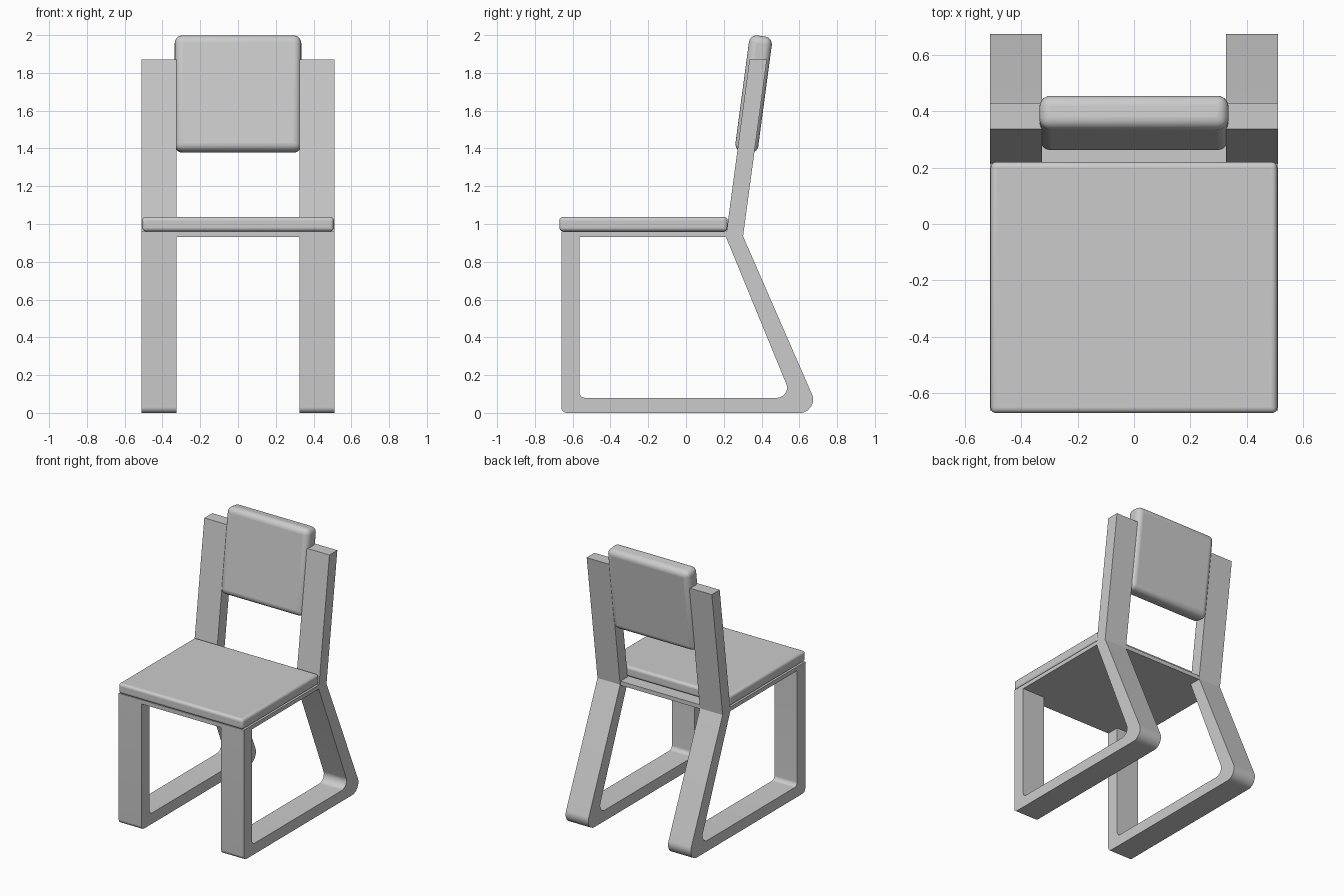
import bpy
import math
from mathutils import Vector

cube = bpy.data.objects.get("Cube")
if cube:
    bpy.data.objects.remove(cube, do_unlink=True)

# One plain grey for the whole chair
grey = bpy.data.materials.new("plain grey")
grey.use_nodes = True
GREY = (0.6, 0.6, 0.6, 1)
grey.diffuse_color = GREY
grey.node_tree.nodes["Principled BSDF"].inputs["Base Color"].default_value = GREY


def fillet(corners, steps=8):
    """Round the corners (y, z, radius) of an outline with arcs."""
    path = []
    for i, (y, z, radius) in enumerate(corners):
        p = Vector((y, z))
        if not radius:
            path.append(p)
            continue
        a = (Vector(corners[i - 1][:2]) - p).normalized()
        b = (Vector(corners[(i + 1) % len(corners)][:2]) - p).normalized()
        half = a.angle(b) / 2
        centre = p + (a + b).normalized() * radius / math.sin(half)
        start = p + a * radius / math.tan(half) - centre
        end = p + b * radius / math.tan(half) - centre
        for s in range(steps + 1):
            t = s / steps
            path.append(centre + start.lerp(end, t).normalized() * radius)
    return path


def activate(obj):
    bpy.ops.object.select_all(action='DESELECT')
    obj.select_set(True)
    bpy.context.view_layer.objects.active = obj


def side_frame(name, x, outlines):
    """Extrude a side profile with a hole into a flat frame."""
    curve = bpy.data.curves.new(name, 'CURVE')
    curve.dimensions = '2D'
    curve.fill_mode = 'BOTH'
    curve.extrude = 0.0925
    for outline in outlines:
        points = fillet(outline)
        spline = curve.splines.new('POLY')
        spline.points.add(len(points) - 1)
        for point, co in zip(spline.points, points):
            point.co = (co.x, co.y, 0, 1)
        spline.use_cyclic_u = True
    obj = bpy.data.objects.new(name, curve)
    bpy.context.collection.objects.link(obj)
    obj.location.x = x
    obj.rotation_euler = (math.pi / 2, 0, math.pi / 2)
    curve.materials.append(grey)
    activate(obj)
    bpy.ops.object.convert(target='MESH')
    bpy.ops.object.shade_smooth_by_angle(angle=math.radians(25))


def box(name, size, location, tilt=0, bevel=0):
    bpy.ops.mesh.primitive_cube_add(size=1, location=location)
    obj = bpy.context.object
    obj.name = name
    obj.scale = size
    bpy.ops.object.transform_apply(location=False, rotation=False, scale=True)
    obj.rotation_euler.x = tilt
    obj.data.materials.append(grey)
    if bevel:
        mod = obj.modifiers.new("soft edges", 'BEVEL')
        mod.width = bevel
        mod.segments = 5
        bpy.ops.object.shade_smooth_by_angle(angle=math.radians(40))
    return obj


# Side frames: front leg, floor runner, slanted rear leg and back post
outer = [(-0.66, 0, 0.03), (0.71, 0, 0.07), (0.302, 0.935, 0), (0.428, 1.87, 0),
         (0.336, 1.87, 0), (0.215, 0.96, 0), (-0.66, 0.96, 0)]
hole = [(-0.565, 0.08, 0.03), (-0.565, 0.93, 0), (0.212, 0.93, 0), (0.561, 0.08, 0.053)]
for name, side in (("left_side_frame", 1), ("right_side_frame", -1)):
    side_frame(name, side * 0.4175, [outer, hole])

# Thin board joining the frames under the seat
box("seat_board", (0.65, 0.96, 0.03), (0, -0.18, 0.945))

# Seat and backrest cushions
box("seat_cushion", (1.015, 0.89, 0.077), (0, -0.225, 0.9995), bevel=0.02)
box("backrest_cushion", (0.67, 0.122, 0.62), (0, 0.358, 1.688),
    tilt=-math.radians(7.6), bevel=0.04)
